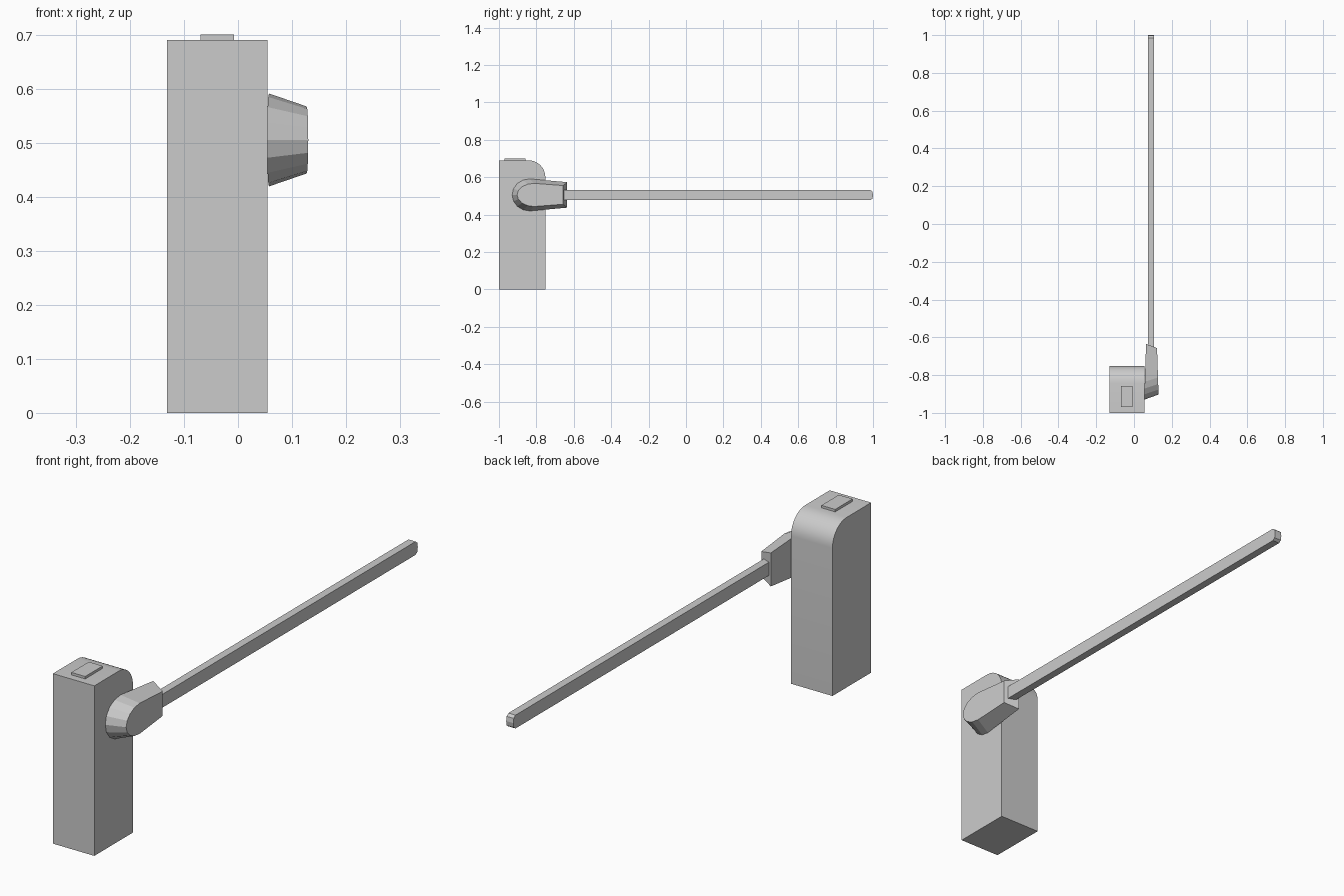
import bpy, bmesh
from math import pi, sin, cos, radians

if "Cube" in bpy.data.objects:
    bpy.data.objects.remove(bpy.data.objects["Cube"])


def loft(name, rings, smooth=None):
    """Capped solid through rings that have matching point counts."""
    bm = bmesh.new()
    loops = [[bm.verts.new(p) for p in ring] for ring in rings]
    n = len(loops[0])
    for a, b in zip(loops, loops[1:]):
        for i in range(n):
            j = (i + 1) % n
            bm.faces.new((a[i], a[j], b[j], b[i]))
    bm.faces.new(loops[0])
    bm.faces.new(loops[-1])
    bmesh.ops.recalc_face_normals(bm, faces=bm.faces)
    mesh = bpy.data.meshes.new(name)
    bm.to_mesh(mesh)
    bm.free()
    obj = bpy.data.objects.new(name, mesh)
    bpy.context.collection.objects.link(obj)
    if smooth:
        bpy.ops.object.select_all(action='DESELECT')
        obj.select_set(True)
        bpy.context.view_layer.objects.active = obj
        bpy.ops.object.shade_smooth_by_angle(angle=radians(smooth))
    return obj


def extrude_x(name, profile, x0, x1, smooth=None):
    return loft(name, [[(x, y, z) for y, z in profile] for x in (x0, x1)], smooth)


# Cabinet: rounded top edge on the boom side
R = 0.09
arc = [(-0.752 - R + R * cos(pi / 2 * i / 8), 0.69 - R + R * sin(pi / 2 * i / 8))
       for i in range(9)]
extrude_x("cabinet", [(-1, 0), (-0.752, 0)] + arc + [(-1, 0.69)], -0.131, 0.055, 30)

# Small lid on the cabinet top
extrude_x("top_lid", [(-0.97, 0.68), (-0.858, 0.68), (-0.858, 0.70), (-0.97, 0.70)],
          -0.069, -0.007)


# Boom holder: half-round hub tapering outward and toward the boom
def holder_ring(x_hub, x_end, yc, ry, rz, y_end, h_end, zc=0.505):
    ring = [(x_end, y_end, zc + h_end)]
    for i in range(9):
        a = pi / 2 + pi * i / 8
        y = yc + ry * cos(a)
        t = (y - (yc - ry)) / (y_end - (yc - ry))
        ring.append((x_hub + (x_end - x_hub) * t, y, zc + rz * sin(a)))
    return ring + [(x_end, y_end, zc - h_end)]


loft("boom_holder", [
    holder_ring(0.054, 0.064, -0.835, 0.095, 0.086, -0.635, 0.068),
    holder_ring(0.130, 0.122, -0.812, 0.091, 0.062, -0.657, 0.050)])

# Boom with clipped corners at its free end
extrude_x("boom", [(-0.67, 0.477), (0.986, 0.477), (0.997, 0.485), (1, 0.504),
                   (0.997, 0.522), (0.986, 0.531), (-0.67, 0.531)], 0.075, 0.107)
